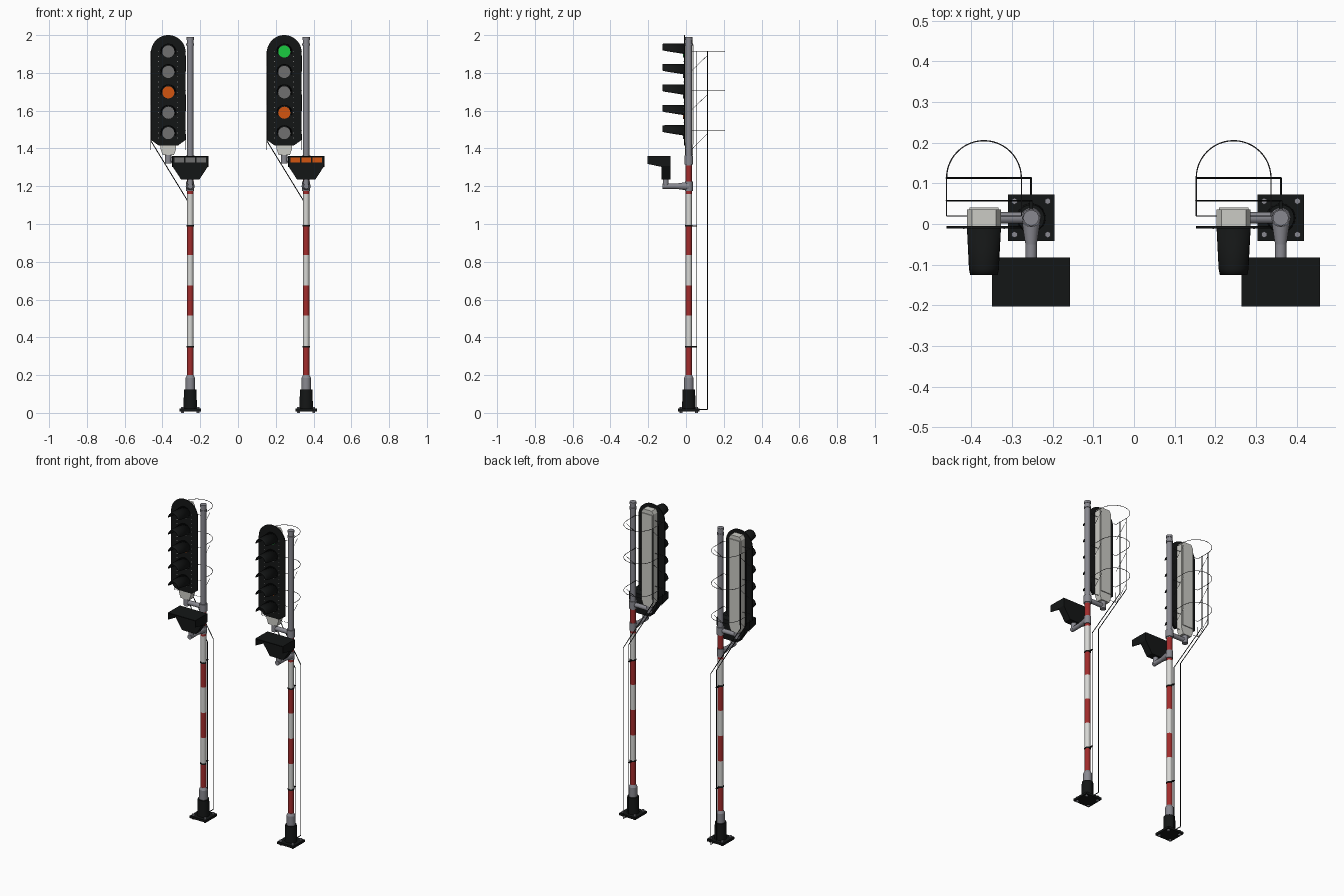
import bpy, bmesh, math
from mathutils import Vector

if "Cube" in bpy.data.objects:
    bpy.data.objects.remove(bpy.data.objects["Cube"])


def material(name, rgb):
    m = bpy.data.materials.new(name)
    m.use_nodes = True
    m.diffuse_color = (*rgb, 1)
    bsdf = next(n for n in m.node_tree.nodes if n.type == 'BSDF_PRINCIPLED')
    bsdf.inputs["Base Color"].default_value = (*rgb, 1)
    return m


BLACK = material("black paint", (0.007, 0.008, 0.008))
RED = material("red paint", (0.36, 0.025, 0.025))
WHITE = material("white paint", (0.68, 0.68, 0.66))
STEEL = material("grey steel", (0.25, 0.25, 0.28))
CASE = material("pale housing", (0.6, 0.6, 0.56))
UNLIT = material("unlit lens", (0.16, 0.16, 0.16))
ORANGE = material("orange lens", (0.65, 0.09, 0.005))
GREEN = material("green lens", (0.01, 0.6, 0.05))
WIRE = material("wire grey", (0.06, 0.06, 0.065))


def finish(name, bm, mat, smooth=False):
    bmesh.ops.recalc_face_normals(bm, faces=bm.faces)
    mesh = bpy.data.meshes.new(name)
    bm.to_mesh(mesh)
    bm.free()
    mesh.materials.append(mat)
    ob = bpy.data.objects.new(name, mesh)
    bpy.context.collection.objects.link(ob)
    if smooth:
        bpy.ops.object.select_all(action='DESELECT')
        ob.select_set(True)
        bpy.context.view_layer.objects.active = ob
        bpy.ops.object.shade_smooth_by_angle(angle=math.radians(40))
    return ob


def rod(name, a, b, r, mat, r2=None, sides=20):
    """Cylinder or cone between two points."""
    a, b = Vector(a), Vector(b)
    bm = bmesh.new()
    bmesh.ops.create_cone(bm, cap_ends=True, segments=sides, radius1=r,
                          radius2=r if r2 is None else r2, depth=(b - a).length)
    bm.transform((b - a).to_track_quat('Z', 'Y').to_matrix().to_4x4())
    bmesh.ops.translate(bm, verts=bm.verts, vec=(a + b) / 2)
    return finish(name, bm, mat, sides > 8)


def boxes(name, spans, mat):
    """One object made of boxes given by opposite corners."""
    bm = bmesh.new()
    for lo, hi in spans:
        lo, hi = Vector(lo), Vector(hi)
        new = bmesh.ops.create_cube(bm, size=1)["verts"]
        for v in new:
            v.co = Vector(c * s for c, s in zip(v.co, hi - lo)) + (lo + hi) / 2
    return finish(name, bm, mat)


def prism(name, outline, y0, y1, mat):
    """Extrude an x-z outline along y."""
    bm = bmesh.new()
    face = bm.faces.new([bm.verts.new((x, y0, z)) for x, z in outline])
    new = bmesh.ops.extrude_face_region(bm, geom=[face])["geom"]
    bmesh.ops.translate(bm, vec=(0, y1 - y0, 0),
                        verts=[v for v in new if isinstance(v, bmesh.types.BMVert)])
    return finish(name, bm, mat)


def wire(name, paths, r, mat):
    """Thin bent rods."""
    cu = bpy.data.curves.new(name, 'CURVE')
    cu.dimensions = '3D'
    cu.bevel_depth = r
    cu.bevel_resolution = 1
    cu.use_fill_caps = True
    for pts in paths:
        sp = cu.splines.new('POLY')
        sp.points.add(len(pts) - 1)
        for p, co in zip(sp.points, pts):
            p.co = (*co, 1)
    cu.materials.append(mat)
    ob = bpy.data.objects.new(name, cu)
    bpy.context.collection.objects.link(ob)


def hood(name, x, z):
    """Lamp visor: an open half tube, cut away below."""
    bm = bmesh.new()
    rows = []
    for y, r, dz, drop in ((-0.01, 0.042, 0, 18), (-0.11, 0.037, 0.005, 3), (-0.125, 0.034, 0.007, 0)):
        angles = [math.radians(-drop + (180 + 2 * drop) * i / 16) for i in range(17)]
        rows.append([bm.verts.new((x + r * math.cos(a), y, z + dz + r * math.sin(a))) for a in angles])
    for a, b in zip(rows, rows[1:]):
        for i in range(16):
            bm.faces.new((a[i], a[i + 1], b[i + 1], b[i]))
    ob = finish(name, bm, BLACK, True)
    mod = ob.modifiers.new("thickness", 'SOLIDIFY')
    mod.thickness = 0.003


def signal(side, px, lit, strip):
    n = lambda part: f"{side}_{part}"
    py, hx, w = 0.015, px - 0.116, 0.092
    at = lambda z: (px, py, z)

    # Base plate, bolts and socket
    h = 0.057
    boxes(n("base_plate"), [((px - h, py - h, 0.008), (px + h, py + h, 0.022))], BLACK)
    for i in (-1, 1):
        for j in (-1, 1):
            x, y = px + i * 0.041, py + j * 0.041
            rod(n("base_bolt"), (x, y, 0), (x, y, 0.032), 0.008, STEEL, sides=6)
    rod(n("base_socket"), at(0.02), at(0.125), 0.036, BLACK, 0.033)
    rod(n("pole_sleeve"), at(0.125), at(0.185), 0.025, STEEL)
    rod(n("sleeve_taper"), at(0.185), at(0.2), 0.025, STEEL, 0.017)

    # Banded pole
    levels = [0.2, 0.35, 0.515, 0.675, 0.835, 0.99, 1.16, 1.31]
    for i, (lo, hi) in enumerate(zip(levels, levels[1:])):
        rod(n("pole_band"), at(lo), at(hi), 0.0165, WHITE if i % 2 else RED)
    rod(n("pole_top"), at(1.31), at(1.98), 0.0165, STEEL)
    rod(n("pole_cap"), at(1.975), at(1.99), 0.019, STEEL)
    for z in (1.33, 1.95):
        rod(n("pole_collar"), at(z - 0.006), at(z + 0.006), 0.021, STEEL)

    # Ladder rails, feet and clips
    rails = [[(px, y, 0.018), (px, y, 1.1), (hx - w, y, 1.44), (hx - w, y, 1.915)] for y in (0.057, 0.113)]
    wire(n("ladder_rails"), rails + [[(px, 0.03, 0.018), (px, 0.113, 0.018)]], 0.0025, BLACK)
    for z in (0.35, 0.99):
        rod(n("rail_clip_ring"), at(z - 0.004), at(z + 0.004), 0.019, BLACK)
        boxes(n("rail_clip"), [((px - 0.004, py, z - 0.003), (px + 0.004, 0.058, z + 0.003))], BLACK)

    # Safety hoops and braces
    hoops, braces = [], []
    for z in (1.912, 1.705, 1.497):
        arc = [(hx + w * math.cos(math.pi * i / 24), 0.113 + w * math.sin(math.pi * i / 24), z)
               for i in range(25)]
        hoops.append([(hx + w, 0.02, z)] + arc + [(hx - w, 0.02, z)])
        for x in (hx - w, hx + w):
            braces.append([(x, 0.113, z - 0.02), (x, 0.025, z - 0.105)])
        braces.append([(hx - w, 0.02, z), (hx + w, 0.02, z)])
    wire(n("safety_hoops"), hoops, 0.0015, WIRE)
    wire(n("hoop_braces"), braces, 0.0012, WIRE)
    wire(n("lower_frame"), [[(hx - w, 0.02, 1.46), (hx - w, 0.02, 1.394),
                             (hx + w, 0.02, 1.394), (hx + w, 0.02, 1.46)]], 0.0012, BLACK)

    # Backboard with round top and chamfered foot
    board = [(hx + w * math.cos(math.pi * i / 24), 1.908 + w * math.sin(math.pi * i / 24)) for i in range(25)]
    board += [(hx - w, 1.445), (hx - 0.05, 1.415), (hx + 0.05, 1.415), (hx + w, 1.445)]
    prism(n("backboard"), board, -0.011, -0.005, BLACK)
    dots = [(hx + s * 0.05, 1.455 + 0.027 * i) for s in (-1, 1) for i in range(18)]
    d = 0.002
    boxes(n("board_rivets"), [((x - d, -0.0125, z - d), (x + d, -0.01, z + d)) for x, z in dots], WHITE)

    # Lamp housing
    c = 0.042
    prism(n("lamp_housing"), [(hx - c, 1.40), (hx - 0.03, 1.365), (hx + 0.03, 1.365), (hx + c, 1.40),
                              (hx + c, 1.955), (hx + 0.03, 1.975), (hx - 0.03, 1.975), (hx - c, 1.955)],
          -0.005, 0.036, CASE)
    prism(n("housing_door"), [(hx - 0.036, 1.42), (hx + 0.036, 1.42), (hx + 0.036, 1.95), (hx - 0.036, 1.95)],
          0.036, 0.041, CASE)

    # Lamps and visors
    for i in range(5):
        z = 1.913 - 0.108 * i
        rod(n("lamp_lens"), (hx, -0.01, z), (hx, -0.016, z), 0.032, lit.get(i, UNLIT), sides=32)
        hood(n("lamp_hood"), hx, z)

    # Arm carrying the lamp housing
    rod(n("head_arm"), (hx - 0.012, py, 1.34), (px, py, 1.34), 0.014, STEEL)
    rod(n("head_stub"), (hx, py, 1.32), (hx, py, 1.37), 0.018, STEEL)
    rod(n("head_clamp"), at(1.315), at(1.362), 0.023, STEEL)

    # Lower indicator: body, visor, lenses
    a, b = 0.096, 0.048
    prism(n("indicator_body"), [(px - a, 1.36), (px + a, 1.36), (px + a, 1.308), (px + b, 1.235),
                                (px - b, 1.235), (px - a, 1.308)], -0.13, -0.083, BLACK)
    boxes(n("indicator_roof"), [((px - a, -0.203, 1.356), (px + a, -0.128, 1.361))], BLACK)
    for s in (-1, 1):
        bm = bmesh.new()
        for x in (a, a - 0.004):
            bm.verts.new((px + s * x, -0.203, 1.36))
            bm.verts.new((px + s * x, -0.203, 1.318))
            bm.verts.new((px + s * x, -0.128, 1.302))
            bm.verts.new((px + s * x, -0.128, 1.36))
        bmesh.ops.convex_hull(bm, input=bm.verts)
        finish(n("indicator_cheek"), bm, BLACK)
    boxes(n("indicator_lenses"), [((px + k * 0.058 - 0.025, -0.134, 1.325),
                                   (px + k * 0.058 + 0.025, -0.129, 1.351)) for k in (-1, 0, 1)], strip)

    # Arm carrying the indicator
    rod(n("indicator_arm"), (px, py, 1.2), (px, -0.125, 1.2), 0.014, STEEL)
    rod(n("indicator_arm_root"), (px, py, 1.2), (px, -0.05, 1.2), 0.024, STEEL, 0.014)
    rod(n("indicator_stub"), (px, -0.108, 1.195), (px, -0.108, 1.24), 0.015, STEEL)
    rod(n("indicator_clamp"), at(1.175), at(1.225), 0.021, STEEL)


signal("right", -0.253, {2: ORANGE}, UNLIT)
signal("left", 0.361, {0: GREEN, 3: ORANGE}, ORANGE)
